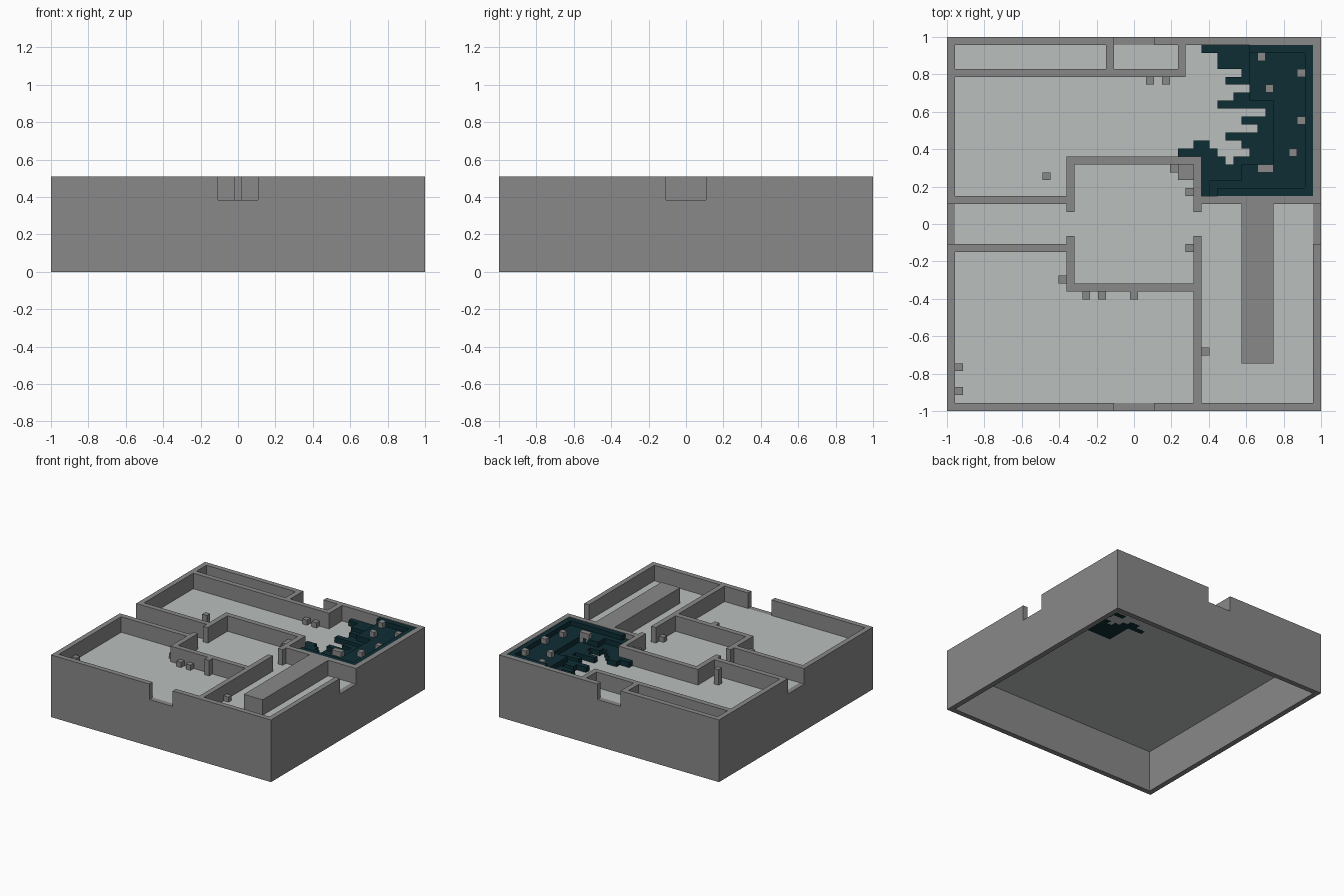
import bpy
import bmesh

cube = bpy.data.objects.get("Cube")
if cube:
    bpy.data.objects.remove(cube)

N = 47                 # plan is a square grid of cells
U = 2 / N              # cell size
UNDER, FLOOR, TOP = 8, 9, 12   # heights in cells


def material(name, rgb):
    m = bpy.data.materials.new(name)
    m.use_nodes = True
    m.diffuse_color = (*rgb, 1)
    m.node_tree.nodes["Principled BSDF"].inputs["Base Color"].default_value = (*rgb, 1)
    return m


STONE = material("stone_grey", (0.25, 0.25, 0.25))
PALE = material("pale_floor", (0.49, 0.52, 0.51))
TEAL = material("dark_teal", (0.004, 0.026, 0.034))


def add_box(bm, c0, r0, c1, r1, z0, z1):
    """Box over columns c0..c1 and rows r0..r1 (row 0 at the back)."""
    xs = (c0 * U - 1, (c1 + 1) * U - 1)
    ys = (1 - (r1 + 1) * U, 1 - r0 * U)
    v = [bm.verts.new((x, y, z * U)) for z in (z0, z1)
         for x, y in ((xs[0], ys[0]), (xs[1], ys[0]), (xs[1], ys[1]), (xs[0], ys[1]))]
    bm.faces.new(v[3::-1])
    bm.faces.new(v[4:])
    for i in range(4):
        j = (i + 1) % 4
        bm.faces.new((v[i], v[j], v[j + 4], v[i + 4]))


def build(name, mat, boxes):
    bm = bmesh.new()
    for b in boxes:
        add_box(bm, *b)
    mesh = bpy.data.meshes.new(name)
    bm.to_mesh(mesh)
    bm.free()
    mesh.materials.append(mat)
    ob = bpy.data.objects.new(name, mesh)
    bpy.context.collection.objects.link(ob)
    return ob


E = N - 1

# Outer shell: open-bottomed skirt with a doorway in the middle of each side
shell = []
for a, b, z0, z1 in ((0, E, 0, FLOOR), (0, 20, FLOOR, TOP), (26, E, FLOOR, TOP)):
    for side in (0, E):
        shell.append((a, side, b, side, z0, z1))
        shell.append((side, max(a, 1), side, min(b, E - 1), z0, z1))
build("outer_walls", STONE, shell)

# Floor slab
build("floor", PALE, [(1, 1, E - 1, E - 1, UNDER, FLOOR)])

# Interior partitions
partitions = [
    (1, 4, 29, 4), (20, 1, 20, 3), (29, 1, 29, 3),        # back closets
    (1, 20, 14, 20), (1, 26, 14, 26),                     # left corridor
    (15, 15, 31, 15), (15, 16, 15, 21), (31, 16, 31, 21), # central room, back half
    (15, 31, 31, 31), (15, 25, 15, 30), (31, 25, 31, 30), # central room, front half
    (31, 32, 31, E - 1), (32, 20, E - 1, 20),             # right side rooms
]
build("partition_walls", STONE, [p + (FLOOR, TOP) for p in partitions])
build("corridor_block", STONE, [(37, 21, 40, 40, FLOOR, TOP)])

# Pillars and loose blocks on the floor
build("pillars", STONE, [(c, r, c, r, FLOOR, TOP) for c, r in ((12, 17), (23, 32))])
loose = [(25, 5), (27, 5), (28, 16), (30, 19), (30, 26), (14, 30), (17, 32),
         (19, 32), (32, 39), (1, 41), (1, 44)]
build("loose_blocks", STONE, [(c, r, c, r, FLOOR, FLOOR + 1) for c, r in loose])
build("corner_block", STONE, [(29, 16, 30, 17, FLOOR, FLOOR + 2)])

# Overgrowth: ragged fingers rising in steps to the surrounding walls
finger_start = [32, 34, 34, 37, 35, 38, 36, 34, 40, 37, 39, 35, 37, 38, 36, 32, 32, 32, 32]
growth = []
for row, start in enumerate(finger_start, 1):
    step = 38 if row < 8 else 41 if row < 16 else 37
    if row > 17:
        step = 33
    rim = 45 if 1 < row < 19 else 38 if row == 1 else 34
    cuts = [start, max(start, step), rim, 46]
    for i in range(3):
        if cuts[i + 1] > cuts[i]:
            height = (10, 11, 11.9)[i]
            growth.append((cuts[i], row, cuts[i + 1] - 1, row, UNDER - 0.03, height))
for c0, row, c1 in ((31, 13, 32), (29, 14, 33), (32, 15, 34)):
    growth.append((c0, row, c1, row, UNDER - 0.03, 10))
build("overgrowth", TEAL, growth)

# Stone blocks poking out of the overgrowth
poking = [(39, 2), (44, 4), (40, 6), (44, 10), (43, 14), (39, 16), (40, 16)]
build("overgrowth_blocks", STONE, [(c, r, c, r, FLOOR, TOP) for c, r in poking])
